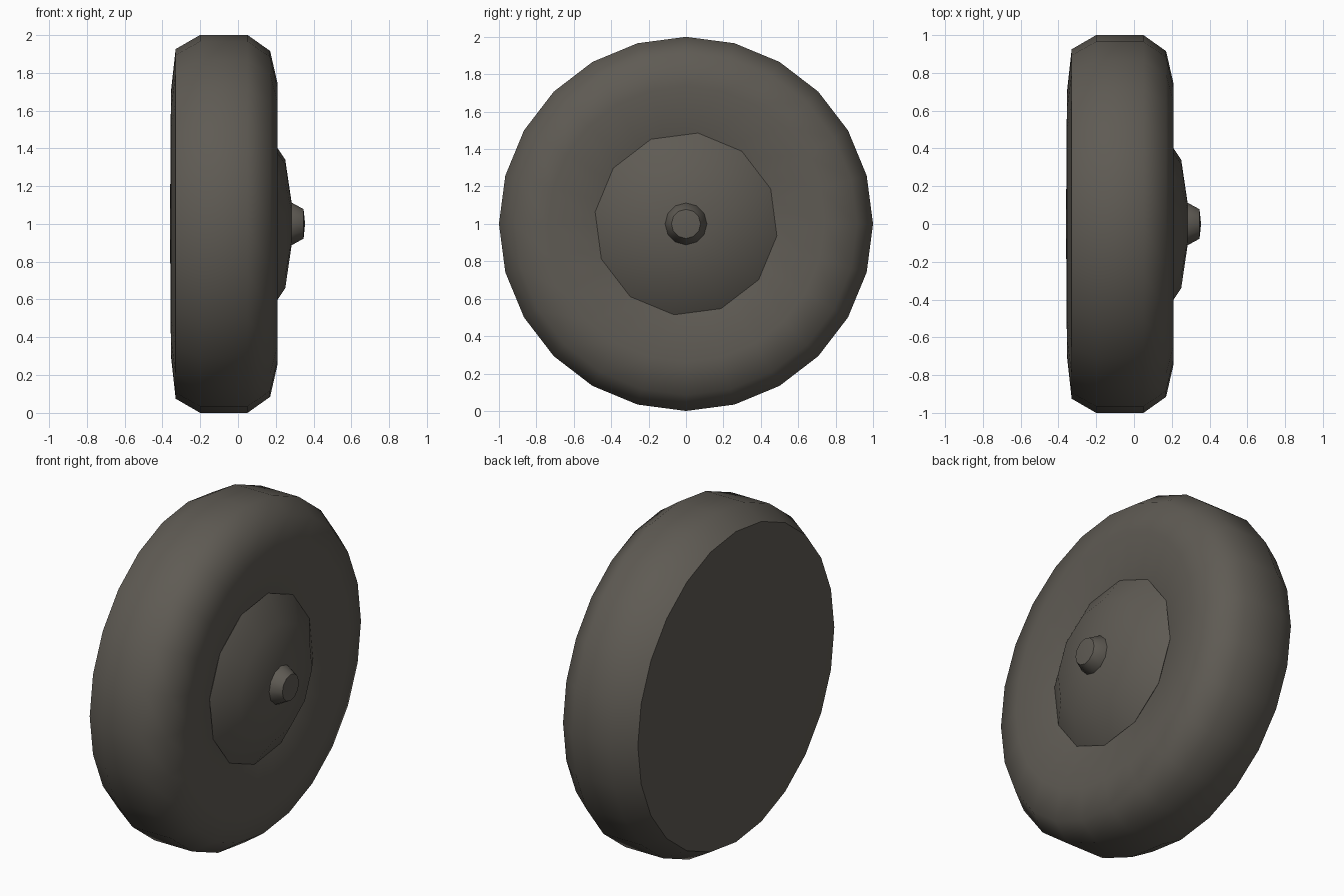
import bpy, bmesh, math

if "Cube" in bpy.data.objects:
    bpy.data.objects.remove(bpy.data.objects["Cube"])

rubber = bpy.data.materials.new("dark warm grey")
rubber.diffuse_color = (0.114, 0.104, 0.088, 1)
rubber.use_nodes = True
rubber.node_tree.nodes["Principled BSDF"].inputs["Base Color"].default_value = rubber.diffuse_color


def lathe(name, profile, sides, offset_deg=0):
    """Revolve (x, radius) points about the x axis at z = 1; radius 0 makes a pole."""
    bm = bmesh.new()
    rings = []
    for x, r in profile:
        if r == 0:
            rings.append([bm.verts.new((x, 0, 1))])
            continue
        ring = []
        for i in range(sides):
            a = math.radians(offset_deg) + 2 * math.pi * i / sides
            ring.append(bm.verts.new((x, r * math.cos(a), 1 + r * math.sin(a))))
        rings.append(ring)
    for a, b in zip(rings, rings[1:]):
        for i in range(sides):
            j = (i + 1) % sides
            if len(a) == 1:
                bm.faces.new((a[0], b[i], b[j]))
            elif len(b) == 1:
                bm.faces.new((a[i], b[0], a[j]))
            else:
                bm.faces.new((a[i], b[i], b[j], a[j]))
    bmesh.ops.recalc_face_normals(bm, faces=bm.faces[:])
    me = bpy.data.meshes.new(name)
    bm.to_mesh(me)
    bm.free()
    me.materials.append(rubber)
    ob = bpy.data.objects.new(name, me)
    bpy.context.collection.objects.link(ob)
    bpy.ops.object.select_all(action='DESELECT')
    ob.select_set(True)
    bpy.context.view_layer.objects.active = ob
    bpy.ops.object.shade_smooth_by_angle(angle=math.radians(46))
    return ob


# tyre with a nearly flat back and a dished front
lathe("tyre", [(-0.36, 0), (-0.355, 0.70), (-0.33, 0.925), (-0.20, 1.0),
               (0.05, 1.0), (0.17, 0.915), (0.21, 0.74), (0.15, 0.488),
               (0.13, 0.40), (0.13, 0)], 24)

# domed hub cap
lathe("hub_cap", [(0.135, 0), (0.135, 0.47), (0.153, 0.49), (0.25, 0.343),
                  (0.285, 0.105), (0.287, 0)], 12, -7.5)

# axle end
lathe("axle_cap", [(0.27, 0), (0.27, 0.112), (0.285, 0.112), (0.347, 0.078),
                   (0.355, 0)], 12)
